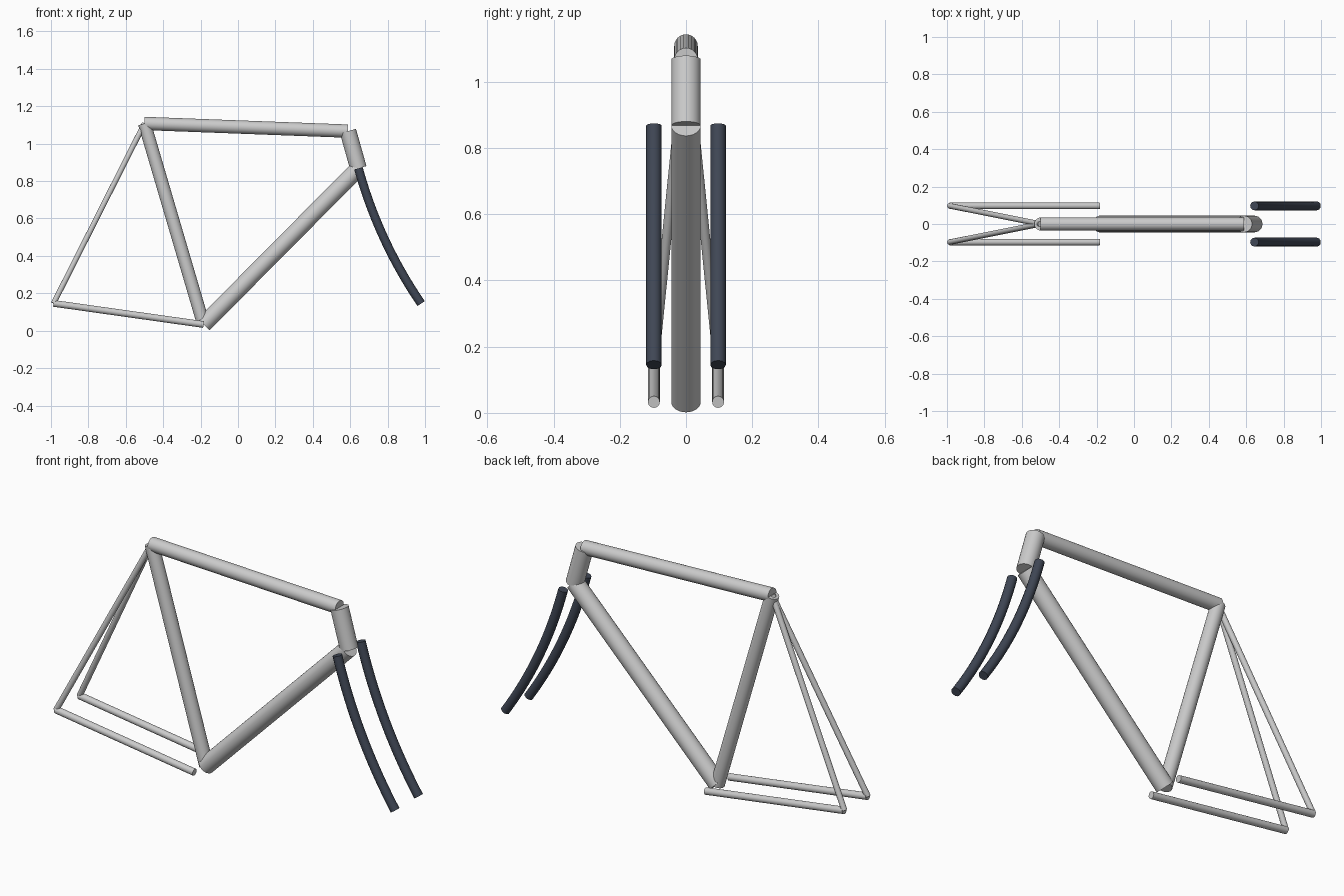
import bpy
import math
from mathutils import Vector

if "Cube" in bpy.data.objects:
    bpy.data.objects.remove(bpy.data.objects["Cube"])

fork_paint = bpy.data.materials.new("dark_fork_paint")
fork_paint.diffuse_color = (0.05, 0.062, 0.09, 1)
fork_paint.use_nodes = True
fork_paint.node_tree.nodes["Principled BSDF"].inputs["Base Color"].default_value = fork_paint.diffuse_color

# Shared frame joints
SEAT = Vector((-0.50, 0, 1.108))
HEAD_TOP = Vector((0.588, 0, 1.067))
HEAD_LOW = Vector((0.644, 0, 0.868))
CRANK = Vector((-0.184, 0, 0.033))
AXLE = Vector((-0.986, 0, 0.146))
FORK_TIP = Vector((0.979, 0, 0.145))
SIDE = 0.097


def smooth(obj):
    bpy.ops.object.select_all(action='DESELECT')
    obj.select_set(True)
    bpy.context.view_layer.objects.active = obj
    bpy.ops.object.shade_smooth_by_angle(angle=math.radians(40))


def tube(name, a, b, radius, sides=24):
    d = b - a
    bpy.ops.mesh.primitive_cylinder_add(
        vertices=sides, radius=radius, depth=d.length, location=(a + b) / 2,
        rotation=d.to_track_quat('Z', 'Y').to_euler())
    obj = bpy.context.object
    obj.name = name
    smooth(obj)
    return obj


def fork_blade(name, y):
    # Quadratic curve, leaving along the head tube and sweeping forward
    off = Vector((0, y, 0))
    p0, p2 = HEAD_LOW + off, FORK_TIP + off
    p1 = p0 + Vector((0.108, 0, -0.39))
    curve = bpy.data.curves.new(name, 'CURVE')
    curve.dimensions = '3D'
    curve.bevel_depth = 0.0235
    curve.bevel_resolution = 4
    curve.resolution_u = 20
    curve.use_fill_caps = True
    s = curve.splines.new('BEZIER')
    s.bezier_points.add(1)
    h0, h1 = p0.lerp(p1, 2 / 3), p2.lerp(p1, 2 / 3)
    for bp, co, left, right in ((s.bezier_points[0], p0, 2 * p0 - h0, h0),
                                (s.bezier_points[1], p2, h1, 2 * p2 - h1)):
        bp.handle_left_type = bp.handle_right_type = 'FREE'
        bp.co, bp.handle_left, bp.handle_right = co, left, right
    obj = bpy.data.objects.new(name, curve)
    bpy.context.collection.objects.link(obj)
    curve.materials.append(fork_paint)
    bpy.ops.object.select_all(action='DESELECT')
    obj.select_set(True)
    bpy.context.view_layer.objects.active = obj
    bpy.ops.object.convert(target='MESH')
    smooth(bpy.context.object)


# Main triangle
tube("top_tube", SEAT, HEAD_TOP, 0.0355)
tube("seat_tube", SEAT, CRANK, 0.0345)
tube("down_tube", CRANK, HEAD_LOW, 0.0445)
tube("head_tube", HEAD_TOP, HEAD_LOW, 0.0445)

# Paired rear stays and fork blades
for label, sign in (("right", -1), ("left", 1)):
    off = Vector((0, sign * SIDE, 0))
    tube("chain_stay_" + label, AXLE + off, CRANK + off, 0.0178)
    tube("seat_stay_" + label, AXLE + off, SEAT, 0.0145)
    fork_blade("fork_blade_" + label, sign * SIDE)
